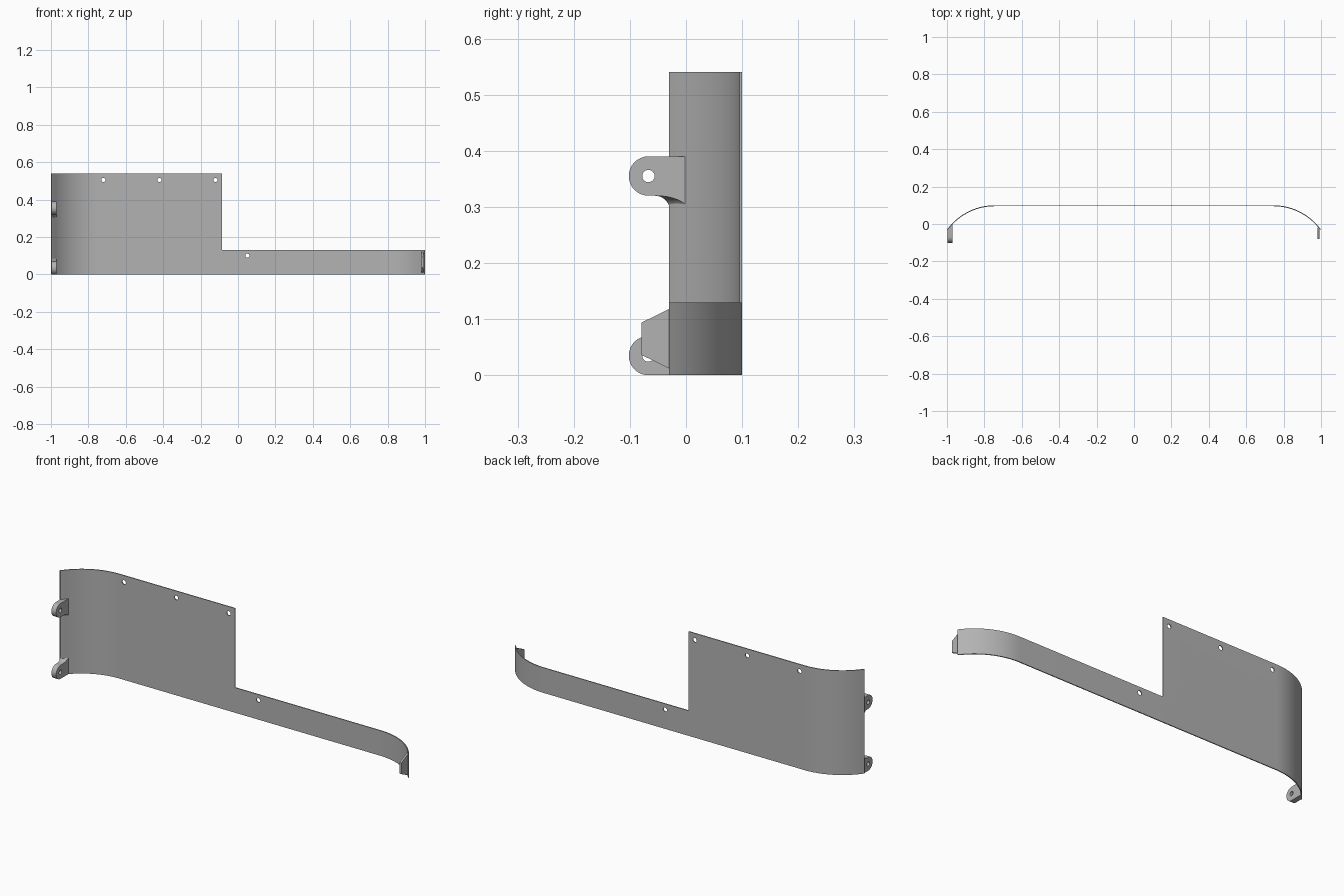
import bpy, bmesh
from math import sin, cos, pi, asin
from mathutils import Matrix

cube = bpy.data.objects.get("Cube")
if cube:
    bpy.data.objects.remove(cube)

grey = bpy.data.materials.new("plain grey")
grey.use_nodes = True
grey.diffuse_color = (0.45, 0.45, 0.45, 1)
grey.node_tree.nodes["Principled BSDF"].inputs["Base Color"].default_value = (0.45, 0.45, 0.45, 1)


def finish(name, bm):
    bmesh.ops.recalc_face_normals(bm, faces=bm.faces)
    mesh = bpy.data.meshes.new(name)
    bm.to_mesh(mesh)
    bm.free()
    mesh.materials.append(grey)
    obj = bpy.data.objects.new(name, mesh)
    bpy.context.collection.objects.link(obj)
    return obj


def loft(name, ring_a, ring_b):
    """Solid between two matching closed outlines."""
    bm = bmesh.new()
    a = [bm.verts.new(p) for p in ring_a]
    b = [bm.verts.new(p) for p in ring_b]
    bm.faces.new(a)
    bm.faces.new(b)
    for i in range(len(a)):
        j = (i + 1) % len(a)
        bm.faces.new((a[i], a[j], b[j], b[i]))
    return finish(name, bm)


def cut(obj, cutter):
    mod = obj.modifiers.new("cut", 'BOOLEAN')
    mod.operation, mod.solver, mod.object = 'DIFFERENCE', 'EXACT', cutter
    cutter.hide_render = True
    graph = bpy.context.evaluated_depsgraph_get()
    mesh = bpy.data.meshes.new_from_object(obj.evaluated_get(graph))
    obj.modifiers.clear()
    obj.data = mesh
    bpy.data.objects.remove(cutter)


def drill(obj, centre, axis, radius=0.011):
    bm = bmesh.new()
    turn = Matrix.Rotation(pi / 2, 4, axis)
    bmesh.ops.create_cone(bm, cap_ends=True, segments=24, radius1=radius, radius2=radius,
                          depth=0.1, matrix=Matrix.Translation(centre) @ turn)
    cut(obj, finish("drill", bm))


def smooth(obj):
    bpy.ops.object.select_all(action='DESELECT')
    obj.select_set(True)
    bpy.context.view_layer.objects.active = obj
    bpy.ops.object.shade_smooth_by_angle(angle=pi / 6)


# Curved sheet: flat middle with an arc at each end
BACK, END, THICK, BEND = 0.10, -0.03, 0.005, 0.745
HEIGHT, STRIP, STEP = 0.54, 0.13, -0.085


def plan(inset):
    dx, dy = 1 - BEND, BACK - END
    radius = (dx * dx + dy * dy) / (2 * dy)
    centre_y, r = BACK - radius, radius - inset
    sweep = asin(dx / radius)
    half = [(BEND + r * sin(sweep * i / 18), centre_y + r * cos(sweep * i / 18)) for i in range(19)]
    half[-1] = (half[-1][0], END)
    return [(-x, y) for x, y in reversed(half)] + half


outline = plan(0) + plan(THICK)[::-1]
sheet = loft("curved_panel", [(x, y, 0) for x, y in outline], [(x, y, HEIGHT) for x, y in outline])

# Step the sheet down to a narrow strip
bm = bmesh.new()
bmesh.ops.create_cube(bm, size=2, matrix=Matrix.Translation((STEP + 1, 0, STRIP + 1)))
bmesh.ops.scale(bm, vec=(1.5, 1, 1), space=Matrix.Translation((-STEP, 0, 0)), verts=bm.verts)
cut(sheet, finish("step_cutter", bm))

# Fixing holes
for x, z in ((-0.72, 0.505), (-0.42, 0.505), (-0.12, 0.505), (0.05, 0.1)):
    drill(sheet, (x, BACK, z), 'X')
smooth(sheet)


# Hinge lugs: rounded eye with a flared fillet on one side
def lug_ring(x, root, flip_about):
    eye_y, r, fillet_y = -0.067, 0.035, -0.056
    pts = [(root, 0)]
    pts += [(eye_y - r * sin(pi * i / 16), r - r * cos(pi * i / 16)) for i in range(17)]
    pts += [(fillet_y + (root - fillet_y) * sin(pi / 2 * i / 8),
             2 * r + 0.026 * (1 - cos(pi / 2 * i / 8))) for i in range(9)]
    return [(x, y, flip_about - z if flip_about else z) for y, z in pts]


for name, flip, hole_z in (("lower_lug", 0, 0.035), ("upper_lug", 0.39, 0.355)):
    lug = loft(name, lug_ring(-0.997, -0.029, flip), lug_ring(-0.97, 0.004, flip))
    drill(lug, (-0.985, -0.067, hole_z), 'Y')
    smooth(lug)

# Tapered tab at the strip end
tab = [(-0.02, 0.01), (-0.03, 0.012), (-0.079, 0.036), (-0.079, 0.094), (-0.03, 0.118), (-0.02, 0.12)]
loft("end_tab", [(0.981, y, z) for y, z in tab], [(0.991, y, z) for y, z in tab])
